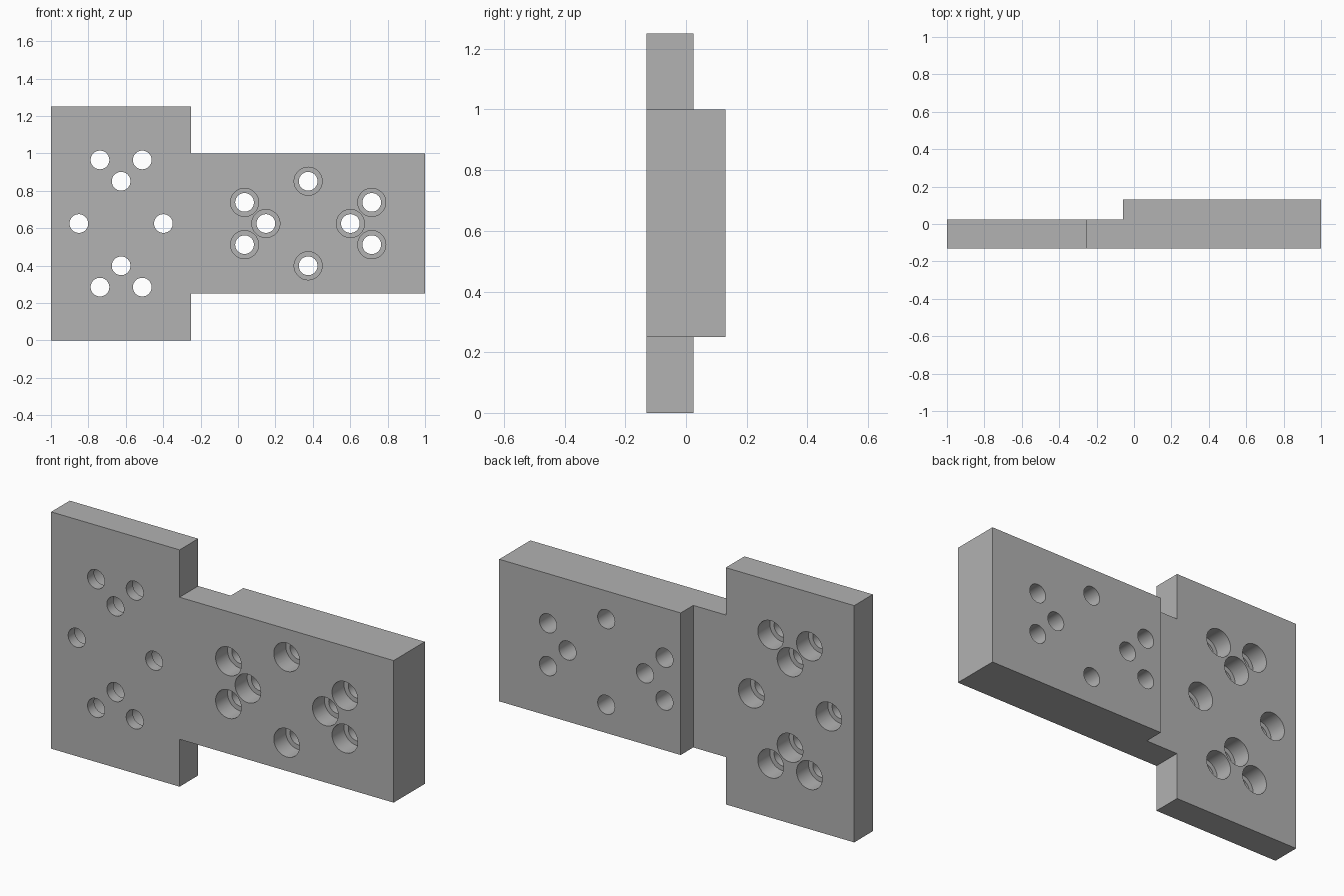
import bpy, bmesh
from math import radians
from mathutils import Matrix, Vector

default = bpy.data.objects.get("Cube")
if default:
    bpy.data.objects.remove(default, do_unlink=True)

FRONT, STEP, BACK = -0.13, 0.025, 0.13
MID_Z = 0.625
HOLE_R, BORE_R, BORE_DEPTH = 0.05, 0.075, 0.1

grey = bpy.data.materials.new("plain grey")
grey.use_nodes = True
grey.diffuse_color = (0.445, 0.445, 0.445, 1)
grey.node_tree.nodes["Principled BSDF"].inputs["Base Color"].default_value = grey.diffuse_color


def make_object(name, bm):
    bmesh.ops.recalc_face_normals(bm, faces=bm.faces)
    mesh = bpy.data.meshes.new(name)
    bm.to_mesh(mesh)
    bm.free()
    mesh.materials.append(grey)
    obj = bpy.data.objects.new(name, mesh)
    bpy.context.collection.objects.link(obj)
    return obj


def prism(name, outline, z0, z1):
    """Extrude an outline in x and y upwards."""
    bm = bmesh.new()
    face = bm.faces.new([bm.verts.new((x, y, z0)) for x, y in outline])
    top = bmesh.ops.extrude_face_region(bm, geom=[face])["geom"]
    bmesh.ops.translate(bm, vec=Vector((0, 0, z1 - z0)),
                        verts=[v for v in top if isinstance(v, bmesh.types.BMVert)])
    return make_object(name, bm)


def drills(name, centres, radius, y0, y1):
    """A set of cylinders along y, used as one cutter."""
    bm = bmesh.new()
    for x, z in centres:
        place = Matrix.Translation((x, (y0 + y1) / 2, z)) @ Matrix.Rotation(radians(90), 4, "X")
        bmesh.ops.create_cone(bm, cap_ends=True, segments=48, radius1=radius,
                              radius2=radius, depth=y1 - y0, matrix=place)
    obj = make_object(name, bm)
    obj.hide_render = True
    return obj


def combine(target, tool, operation):
    mod = target.modifiers.new(operation.title(), "BOOLEAN")
    mod.operation, mod.solver, mod.object = operation, "EXACT", tool
    bpy.context.view_layer.objects.active = target
    bpy.ops.object.modifier_apply(modifier=mod.name)
    bpy.data.objects.remove(tool, do_unlink=True)


# Upright flange joined to the stepped arm
bracket = prism("bracket_plate", [(-1, FRONT), (-0.25, FRONT), (-0.25, STEP), (-1, STEP)], 0, 1.25)
arm = prism("arm", [(-0.5, FRONT), (1, FRONT), (1, BACK), (-0.06, BACK), (-0.06, STEP),
                    (-0.5, STEP)], 0.25, 1)
combine(bracket, arm, "UNION")

# Hole pattern: a ring of four, plus a pair beyond each end of the long axis
pattern = [(0.226, 0), (-0.226, 0), (0, 0.226), (0, -0.226)]
pattern += [(sx * 0.34, sz * 0.113) for sx in (-1, 1) for sz in (-1, 1)]
arm_holes = [(0.375 + a, MID_Z + b) for a, b in pattern]
flange_holes = [(-0.625 + b, MID_Z + a) for a, b in pattern]

# Through holes, then counterbores: arm from the front, flange from the back
combine(bracket, drills("hole_drills", arm_holes + flange_holes, HOLE_R, -0.3, 0.3), "DIFFERENCE")
combine(bracket, drills("arm_bores", arm_holes, BORE_R, -0.3, FRONT + BORE_DEPTH), "DIFFERENCE")
combine(bracket, drills("flange_bores", flange_holes, BORE_R, STEP - BORE_DEPTH, 0.3), "DIFFERENCE")

# Smooth hole walls, crisp edges
bpy.ops.object.select_all(action="DESELECT")
bracket.select_set(True)
bpy.context.view_layer.objects.active = bracket
bpy.ops.object.shade_smooth_by_angle(angle=radians(30))
